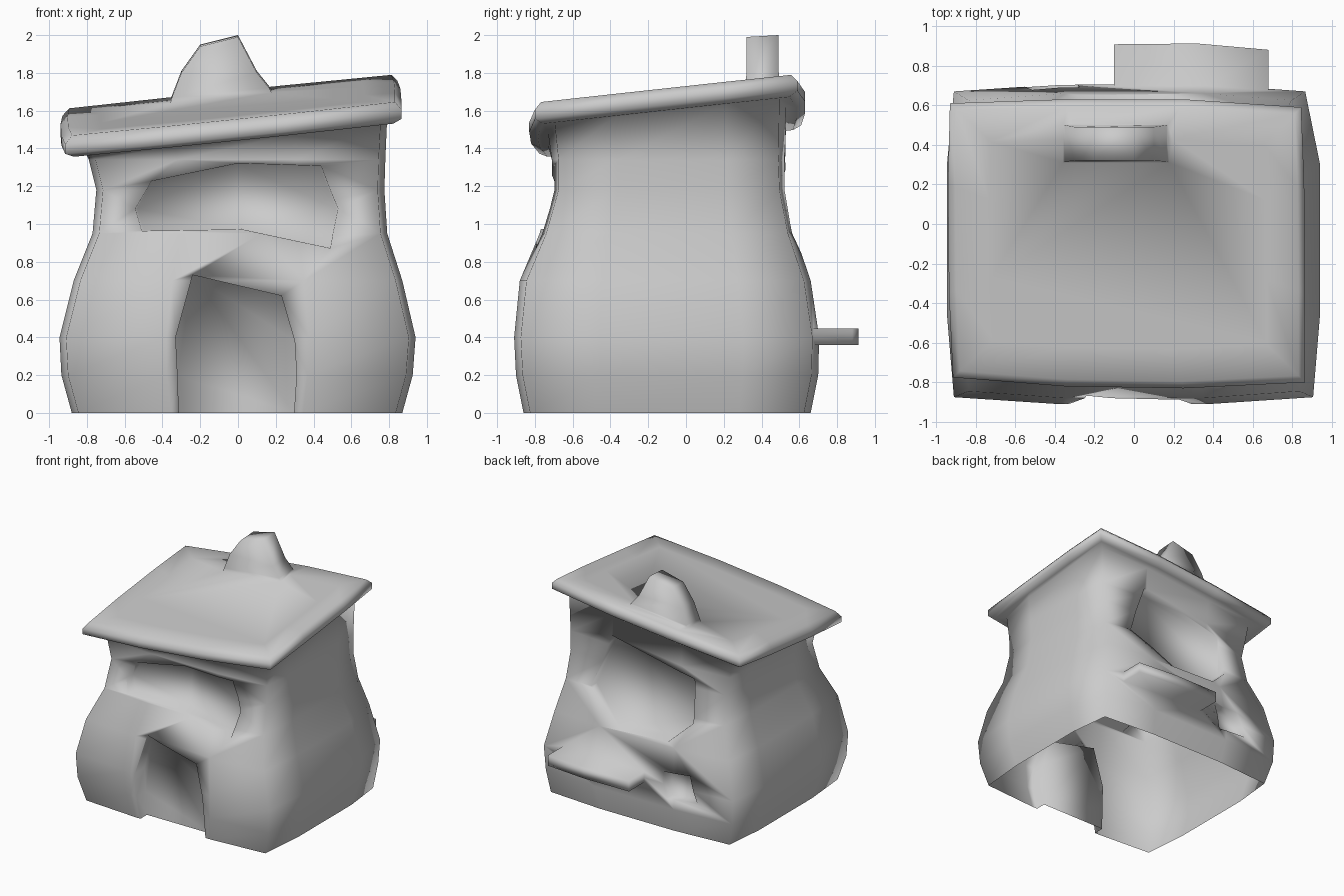
import bpy, bmesh, math

if "Cube" in bpy.data.objects:
    bpy.data.objects.remove(bpy.data.objects["Cube"])


def loft(name, rings):
    """Closed solid through a stack of equal-length point rings."""
    bm = bmesh.new()
    vs = [[bm.verts.new(p) for p in r] for r in rings]
    n = len(rings[0])
    for a, b in zip(vs, vs[1:]):
        for i in range(n):
            j = (i + 1) % n
            bm.faces.new((a[i], a[j], b[j], b[i]))
    bm.faces.new(vs[0])
    bm.faces.new(vs[-1])
    bmesh.ops.recalc_face_normals(bm, faces=bm.faces)
    me = bpy.data.meshes.new(name)
    bm.to_mesh(me)
    bm.free()
    ob = bpy.data.objects.new(name, me)
    bpy.context.collection.objects.link(ob)
    return ob


def combine(target, tool, operation):
    """Merge or cut a helper solid, so no hidden inner walls remain."""
    tool.hide_render = True
    bpy.ops.object.select_all(action='DESELECT')
    target.select_set(True)
    bpy.context.view_layer.objects.active = target
    m = target.modifiers.new(tool.name, 'BOOLEAN')
    m.operation, m.solver, m.object = operation, 'EXACT', tool
    bpy.ops.object.modifier_apply(modifier=m.name)
    bpy.data.objects.remove(tool, do_unlink=True)


def roof_z(x, y):
    return 1.555 + 0.105 * x + 0.11 * (y + 0.8)


# Body: pear-shaped rings with slightly bowed sides (z, left, right, front, back)
levels = [(0, -.88, .87, -.86, .66), (.2, -.935, .925, -.9, .7), (.4, -.945, .94, -.91, .705),
          (.7, -.87, .87, -.88, .66), (.95, -.77, .79, -.775, .575),
          (1.18, -.75, .775, -.71, .53), (1.34, -.79, .78, -.71, .525), (None, -.82, .79, -.73, .53)]
rings = []
for z, l, r, f, b in levels:
    i, w, d = .035, r - l, b - f
    k = .075 if z and z < .8 else .04      # back right corner is pulled in further
    pts = [(l + i, f + i), (l + w * .3, f), (r - w * .3, f), (r - i, f + i),
           (r, f + d * .28), (r, b - d * .25), (r - k, b - i),
           (r - w * .3, b), (l + w * .3, b), (l + i, b - i), (l, b - d * .25), (l, f + d * .28)]
    rings.append([(x, y, roof_z(x, y) - .115 if z is None else z) for x, y in pts])

# Roof: the walls flare straight out into a thick tilted slab with a softened rim
outline = [(-.915, -.775), (-.35, -.82), (.25, -.83), (.865, -.8), (.865, -.35), (.86, .2),
           (.845, .59), (.25, .63), (-.35, .63), (-.93, .61), (-.94, .2), (-.935, -.35)]
for dz, inset in [(-.115, .045), (-.09, 0), (-.04, 0), (0, .035), (0, .2)]:
    ring = []
    for x, y in outline:
        px, py = x * (1 - inset / .9), -.1 + (y + .1) * (1 - inset / .73)
        ring.append((px, py, roof_z(px, py) + dz))
    rings.append(ring)
house = loft("house_walls_and_roof", rings)

# Chimney: flared stub near the back of the roof
chimney = []
for l, zl, r, zr, f, b in [(-.36, 1.635, .18, 1.69, .31, .505), (-.35, 1.67, .165, 1.72, .315, .5),
                           (-.3, 1.8, .1, 1.8, .32, .49), (-.2, 1.94, 0, 1.99, .32, .49)]:
    chimney.append([(l, f, zl), (r, f, zr), (r, b, zr + .01), (l, b, zl + .01)])
combine(house, loft("chimney", chimney), 'UNION')

# Shelf: thin ledge under the back window
shelf_plan = [(-.1, .66), (.68, .65), (.68, .88), (.32, .912), (-.1, .908)]
combine(house, loft("back_shelf", [[(x, y, z) for x, y in shelf_plan] for z in (.36, .447)]), 'UNION')


# Recesses: tapered cutters (outline in x,z; outer y; floor y at bottom and top; floor scale)
def recess(name, pts, y_out, y_low, y_high, taper):
    cx = sum(p[0] for p in pts) / len(pts)
    cz = sum(p[1] for p in pts) / len(pts)
    z0, z1 = min(p[1] for p in pts), max(p[1] for p in pts)

    def floor(x, z):
        t = (z - z0) / (z1 - z0)
        return (cx + (x - cx) * taper, y_low + (y_high - y_low) * t, cz + (z - cz) * taper)

    def mouth(x, z):       # keep the mouth just outside the wall
        return (x, y_out, z)
    combine(house, loft(name, [[mouth(*p) for p in pts], [floor(*p) for p in pts]]), 'DIFFERENCE')


recess("door_cutter", [(-.31, -.1), (-.32, .2), (-.33, .4), (-.24, .73), (.23, .62), (.3, .38), (.31, .2),
                       (.29, -.1)], -1.1, -.77, -.79, 1)
# mouths stay below the roof overhang in height
recess("front_window_cutter", [(-.54, .955), (-.58, 1.08), (-.49, 1.235), (0, 1.335), (.47, 1.32), (.565, 1.08),
                               (.515, .86), (.02, .965)], -1.0, -.67, -.61, .92)
recess("back_window_cutter", [(.36, 1.46), (.55, .96), (.15, .69), (-.3, .71), (-.51, .9), (-.48, 1.28)],
       .9, .53, .42, .9)
recess("back_hole_cutter", [(-.26, .5), (-.52, .52), (-.6, .3), (-.3, .27)], .9, .63, .58, .9)

# The house is an open shell underneath
bm = bmesh.new()
bm.from_mesh(house.data)
bm.normal_update()
base = [f for f in bm.faces if f.calc_center_median().z < .005 and abs(f.normal.z) > .9]
bmesh.ops.delete(bm, geom=base, context='FACES')
for f in bm.faces:
    f.smooth = True
bm.to_mesh(house.data)
bm.free()
